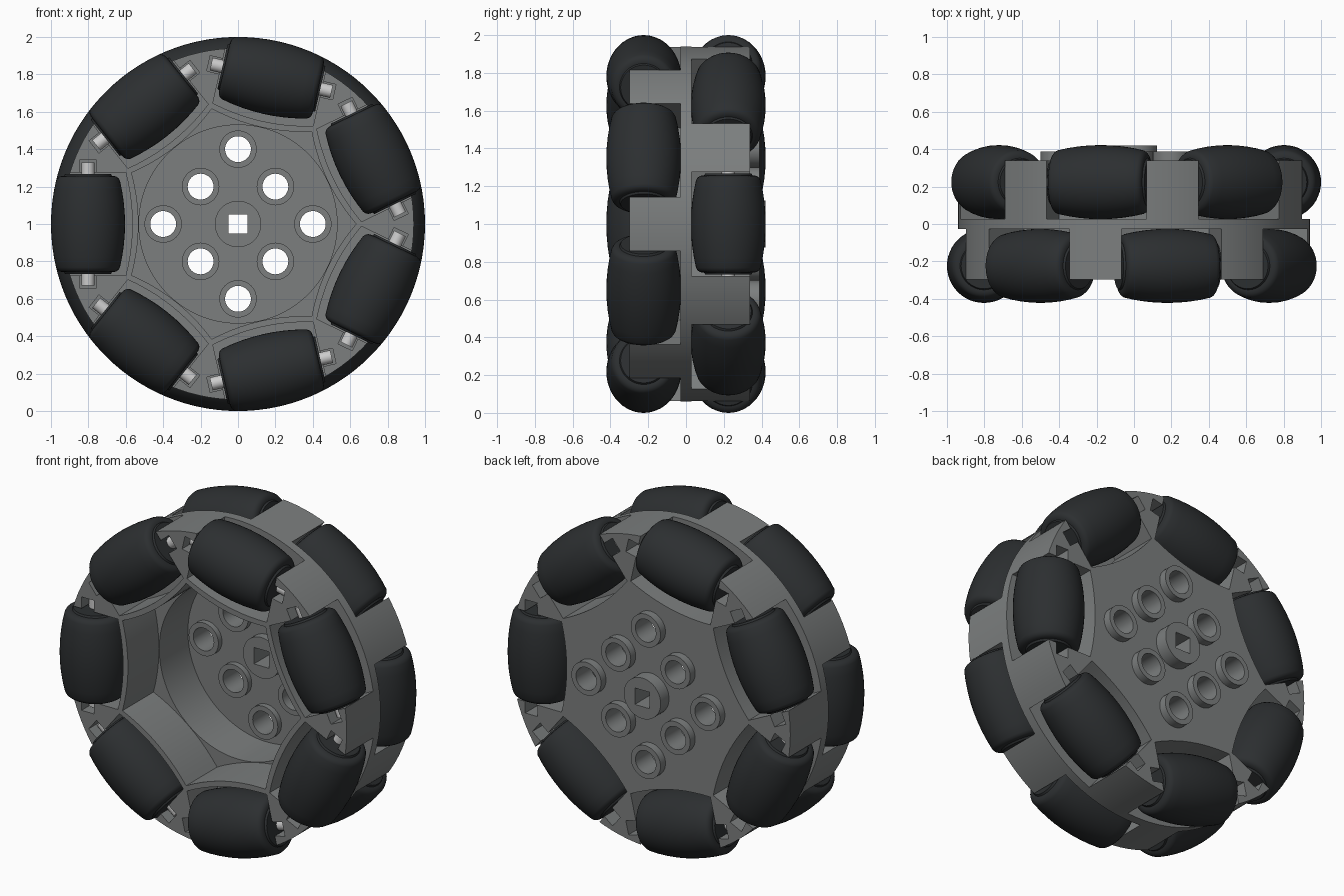
import bpy, bmesh
from math import pi, sin, cos, sqrt
from mathutils import Matrix, Vector

if "Cube" in bpy.data.objects:
    bpy.data.objects.remove(bpy.data.objects["Cube"])

N = 7
STEP = 2 * pi / N
ROW = 0.224          # offset of each roller row from the mid-plane
RC = 0.802           # radial distance of the roller pins
# wheel-local frame (z = axle) to world (axle along y, centre at z = 1)
BASE = Matrix.Translation((0, 0, 1)) @ Matrix.Rotation(-pi / 2, 4, 'X')


def lathe(bm, profile, segs, m=Matrix()):
    """Revolve a closed (radius, z) profile about z."""
    rings = [[bm.verts.new(m @ Vector((r * cos(2 * pi * i / segs), r * sin(2 * pi * i / segs), z)))
              for r, z in profile] for i in range(segs)]
    n = len(profile)
    for i in range(segs):
        a, b = rings[i], rings[(i + 1) % segs]
        for j in range(n):
            k = (j + 1) % n
            bm.faces.new((a[j], b[j], b[k], a[k]))


def prism(bm, pts, z0, z1, m=Matrix()):
    lo = [bm.verts.new(m @ Vector((x, y, z0))) for x, y in pts]
    hi = [bm.verts.new(m @ Vector((x, y, z1))) for x, y in pts]
    bm.faces.new(lo[::-1])
    bm.faces.new(hi)
    for i in range(len(pts)):
        j = (i + 1) % len(pts)
        bm.faces.new((lo[i], lo[j], hi[j], hi[i]))


def circle(r, n=48, cx=0, cy=0):
    return [(cx + r * cos(2 * pi * i / n), cy + r * sin(2 * pi * i / n)) for i in range(n)]


def box(x0, x1, h):
    return [(x0, -h), (x1, -h), (x1, h), (x0, h)]


def finish(bm, name, mat=None):
    bmesh.ops.recalc_face_normals(bm, faces=bm.faces[:])
    me = bpy.data.meshes.new(name)
    bm.transform(BASE)
    bm.to_mesh(me)
    bm.free()
    ob = bpy.data.objects.new(name, me)
    bpy.context.collection.objects.link(ob)
    if mat:
        me.materials.append(mat)
    return ob


def select(ob):
    bpy.ops.object.select_all(action='DESELECT')
    ob.select_set(True)
    bpy.context.view_layer.objects.active = ob


def cut(ob, cutter):
    mod = ob.modifiers.new("cut", 'BOOLEAN')
    mod.operation, mod.solver, mod.object = 'DIFFERENCE', 'EXACT', cutter
    select(ob)
    bpy.ops.object.modifier_apply(modifier=mod.name)


def smooth(ob):
    select(ob)
    bpy.ops.object.shade_smooth_by_angle(angle=0.5)


def material(name, c):
    m = bpy.data.materials.new(name)
    m.diffuse_color = (*c, 1)
    m.use_nodes = True
    m.node_tree.nodes["Principled BSDF"].inputs["Base Color"].default_value = m.diffuse_color
    return m


hub_grey = material("hub_grey", (0.2, 0.21, 0.21))
rubber = material("rubber", (0.025, 0.028, 0.03))

# (side, angle) of every roller: front row starts at the left, back row at the right
slots = [(s, a0 + k * STEP) for s, a0 in ((-1, pi), (1, 0)) for k in range(N)]


def spin(a):
    return Matrix.Rotation(a, 4, 'Z')


# hub blank with a shallow conical back
bm = bmesh.new()
prism(bm, circle(0.94, 112), -0.298, 0.298)
top = max(bm.faces, key=lambda f: f.calc_center_median().z)
bmesh.ops.inset_region(bm, faces=[top], thickness=0.37)
top = [f for f in bm.faces if len(f.verts) == 112 and f.calc_center_median().z > 0][0]
for v in top.verts:
    v.co.z = 0.34
hub = finish(bm, "wheel_hub", hub_grey)

# roller pockets with curved inner walls
ts = [0.275 - 0.055 * i for i in range(11)]
pocket = [(1.1, -0.275), (1.1, 0.275)] + [(0.565 + 0.035 * (t / 0.275) ** 2, t) for t in ts]
pockets, pin_slots = bmesh.new(), bmesh.new()
for s, a in slots:
    z = sorted((s * 0.028, s * 0.5))
    prism(pockets, pocket, *z, spin(a))
    z = sorted((s * (ROW - 0.04), s * 0.5))
    prism(pin_slots, [(RC - 0.042, -0.345), (RC + 0.042, -0.345),
                      (RC + 0.042, 0.345), (RC - 0.042, 0.345)], *z, spin(a))

# front cavity: seven curved sides, then a round well behind it
outline = []
for k in range(N):
    for i in range(10):
        t = -0.274 + 0.0548 * i
        p = spin(pi + k * STEP) @ Vector((0.532 + 0.037 * (t / 0.274) ** 2, t, 0))
        outline.append((p.x, p.y))
cavity, well, holes, square = (bmesh.new() for _ in range(4))
prism(cavity, outline, -0.5, 0.0)
prism(well, circle(0.53, 96), -0.1, 0.275)

# lightening holes and square axle hole
spots = [(0.4, 0), (-0.4, 0), (0, 0.4), (0, -0.4)] + [(x, y) for x in (-0.2, 0.2) for y in (-0.2, 0.2)]
for x, y in spots:
    prism(holes, circle(0.085, 32, x, y), 0.1, 0.6)
prism(square, box(-0.05, 0.05, 0.05), 0.1, 0.6)

# axle boss
bm = bmesh.new()
prism(bm, circle(0.124), 0.225, 0.42)
axle_boss = finish(bm, "axle_boss", hub_grey)

cutters = [finish(b, n + "_cutter") for b, n in
           ((pockets, "pocket"), (pin_slots, "pin_slot"), (cavity, "cavity"),
            (well, "well"), (holes, "hole"), (square, "square"))]
for c in cutters:
    cut(hub, c)
cut(axle_boss, cutters[-1])
for c in cutters:
    bpy.data.objects.remove(c)
smooth(hub)
smooth(axle_boss)

# ring bosses around the holes
for i, (x, y) in enumerate(spots):
    bm = bmesh.new()
    lathe(bm, [(0.069, 0.24), (0.1, 0.24), (0.1, 0.388), (0.069, 0.388)], 40,
          Matrix.Translation((x, y, 0)))
    smooth(finish(bm, f"hole_boss_{i + 1}", hub_grey))

# barrel rollers, whose crown follows the wheel circle, and their pins
half = [(sqrt(1 - t * t) - RC, t) for t in (0.0, 0.06, 0.12, 0.18, 0.232)]
half += [(0.163, 0.245), (0.152, 0.253), (0.138, 0.257), (0.128, 0.257), (0.122, 0.268), (0.034, 0.268)]
barrel = [(r, -t) for r, t in half[:0:-1]] + half
for i, (s, a) in enumerate(slots):
    m = spin(a) @ Matrix.Translation((RC, 0, s * ROW)) @ Matrix.Rotation(-pi / 2, 4, 'X')
    row = "front" if s < 0 else "back"
    bm = bmesh.new()
    lathe(bm, barrel, 48, m)
    smooth(finish(bm, f"{row}_roller_{i % N + 1}", rubber))
    bm = bmesh.new()
    prism(bm, circle(0.035, 24), -0.33, 0.33, m)
    smooth(finish(bm, f"{row}_pin_{i % N + 1}"))
